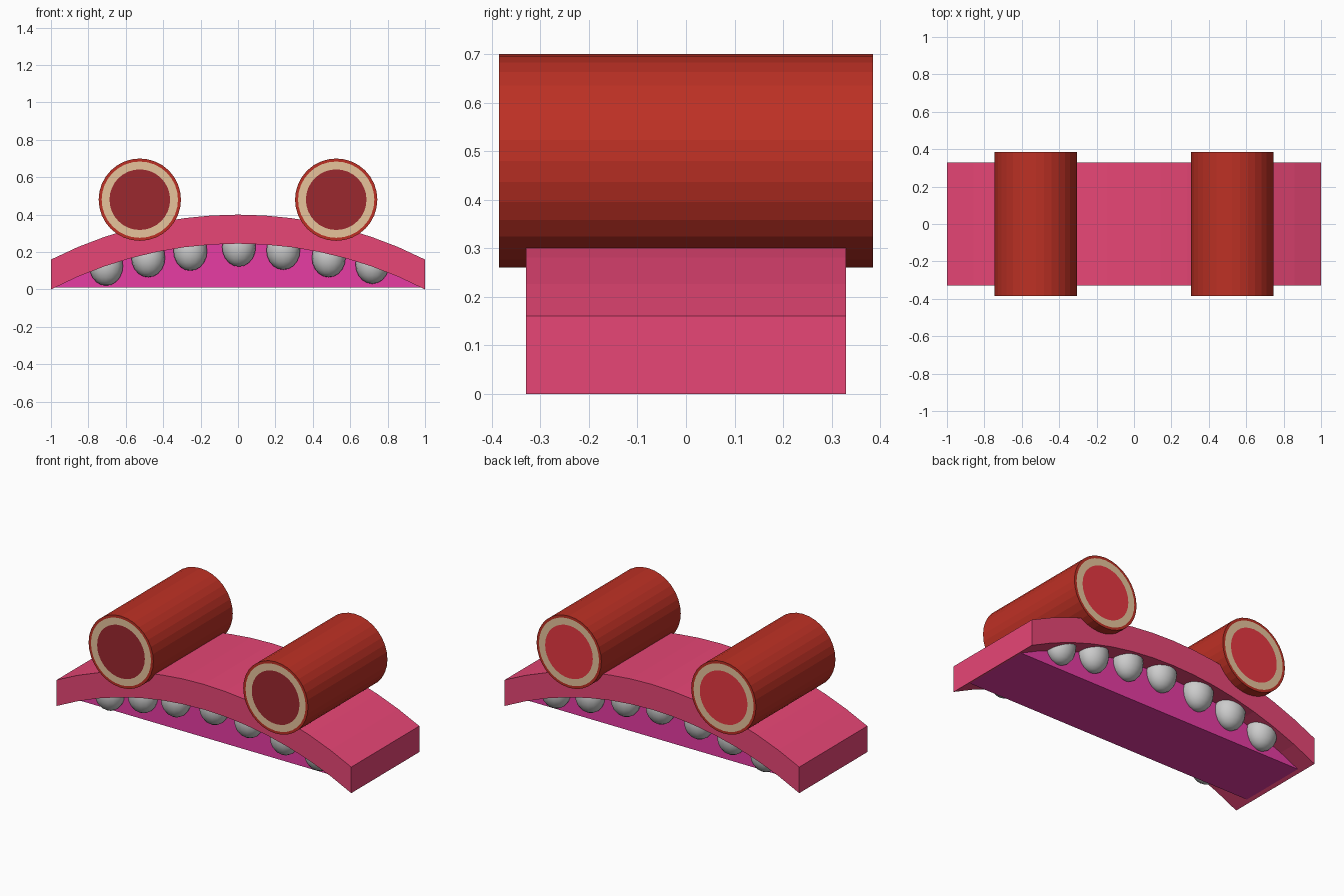
import bpy, bmesh, math

if "Cube" in bpy.data.objects:
    bpy.data.objects.remove(bpy.data.objects["Cube"])


def material(name, rgb):
    m = bpy.data.materials.new(name)
    m.diffuse_color = (*rgb, 1)
    m.use_nodes = True
    m.node_tree.nodes["Principled BSDF"].inputs["Base Color"].default_value = m.diffuse_color
    return m


PINK = material("pink", (0.8, 0.061, 0.18))
PURPLE = material("purple", (0.8, 0.045, 0.37))
BARK = material("red_brown", (0.51, 0.03, 0.018))
TAN = material("tan", (0.8, 0.55, 0.33))
DARK = material("dark_red", (0.33, 0.021, 0.028))
RED = material("bright_red", (0.8, 0.04, 0.055))


def finish(name, bm, mat=None, smooth=False):
    bmesh.ops.recalc_face_normals(bm, faces=bm.faces)
    me = bpy.data.meshes.new(name)
    bm.to_mesh(me)
    bm.free()
    ob = bpy.data.objects.new(name, me)
    bpy.context.collection.objects.link(ob)
    if mat:
        me.materials.append(mat)
    if smooth:
        me.shade_smooth()
    return ob


def arc(x, top, drop):
    """Height at x of a circular arc that falls by drop at x = 1."""
    r = (1 + drop * drop) / (2 * drop)
    return top - r + math.sqrt(r * r - x * x)


def bridge(name, upper, lower, half_depth, mat):
    """Solid strip between two rows of (x, z) points, running along y."""
    bm = bmesh.new()
    rows = [[bm.verts.new((x, y, z)) for x, z in row]
            for row, y in ((upper, -half_depth), (upper, half_depth),
                           (lower, half_depth), (lower, -half_depth))]
    for i in range(len(upper) - 1):
        for k in range(4):
            a, b = rows[k], rows[(k + 1) % 4]
            bm.faces.new((a[i], a[i + 1], b[i + 1], b[i]))
    for i in (0, -1):
        bm.faces.new([r[i] for r in rows])
    return finish(name, bm, mat)


def revolve(name, profile, x, z, mat, sides=32):
    """Turn (radius, y) points around a y-directed axis through (x, z)."""
    bm = bmesh.new()
    verts = [bm.verts.new((x + r, y, z)) for r, y in profile]
    edges = [bm.edges.new(p) for p in zip(verts, verts[1:])]
    bmesh.ops.spin(bm, geom=verts + edges, cent=(x, 0, z), axis=(0, 1, 0),
                   angle=2 * math.pi, steps=sides, use_duplicate=False)
    bmesh.ops.remove_doubles(bm, verts=bm.verts, dist=1e-5)
    return finish(name, bm, mat)


# Arched gum
xs = [-1 + i / 7 for i in range(15)]
bridge("gum_arch", [(x, arc(x, 0.40, 0.24)) for x in xs],
       [(x, arc(x, 0.245, 0.245)) for x in xs], 0.33, PINK)

# Inner mouth block below the arch
xs = [-0.98] + xs[1:-1] + [0.98]
bridge("mouth_inside", [(x, arc(x, 0.25, 0.245)) for x in xs],
       [(x, 0.01) for x in xs], 0.215, PURPLE)

# Rounded teeth: (x, lowest point), one row on each face of the mouth
TEETH = [(-0.705, 0.02), (-0.48, 0.065), (-0.255, 0.10), (0.005, 0.122),
         (0.242, 0.105), (0.485, 0.065), (0.718, 0.03)]
for side, row in ((-1, "front"), (1, "back")):
    for n, (x, low) in enumerate(TEETH):
        bm = bmesh.new()
        bmesh.ops.create_uvsphere(bm, u_segments=16, v_segments=10, radius=1)
        for v in bm.verts:
            v.co = (x + 0.09 * v.co.x, side * 0.235 + 0.08 * v.co.y,
                    low + 0.105 + 0.105 * v.co.z)
        finish(f"{row}_tooth_{n + 1}", bm, smooth=True)

# Pair of tube eyes with a rim and a core disk on each end
for x, side in ((-0.525, "left"), (0.525, "right")):
    z, h = 0.48, 0.385
    revolve(f"{side}_eye_tube", [(0.204, -h), (0.22, -h), (0.22, h), (0.204, h)],
            x, z, BARK)
    for y, end, core in ((-h, "front", DARK), (h, "back", RED)):
        revolve(f"{side}_{end}_rim", [(0.162, y), (0.204, y)], x, z, TAN)
        revolve(f"{side}_{end}_core", [(0, y), (0.162, y)], x, z, core)

# Cap faces must look outward
for ob in bpy.data.objects:
    if ob.name.endswith(("_rim", "_core")):
        bm = bmesh.new()
        bm.from_mesh(ob.data)
        want = -1 if "_front_" in ob.name else 1
        bm.normal_update()
        bmesh.ops.reverse_faces(
            bm, faces=[f for f in bm.faces if f.normal.y * want < 0])
        bm.to_mesh(ob.data)
        bm.free()
